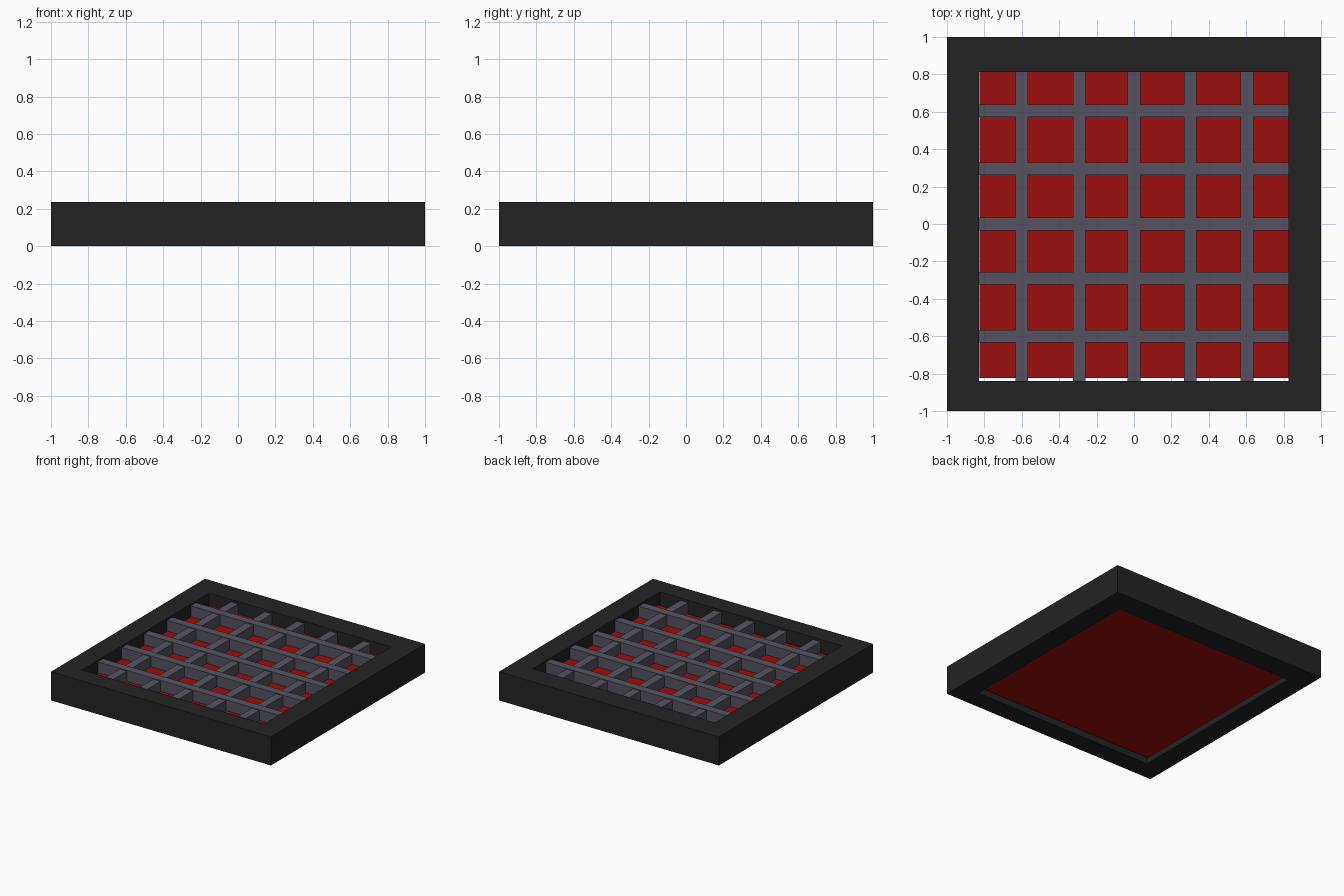
import bpy
import bmesh

if "Cube" in bpy.data.objects:
    bpy.data.objects.remove(bpy.data.objects["Cube"])


def material(name, rgb):
    m = bpy.data.materials.new(name)
    m.diffuse_color = (*rgb, 1.0)
    m.use_nodes = True
    m.node_tree.nodes["Principled BSDF"].inputs["Base Color"].default_value = m.diffuse_color
    return m


FRAME = material("charcoal", (0.017, 0.017, 0.017))
RED = material("deep red", (0.34, 0.004, 0.004))
GREY = material("slate grey", (0.092, 0.086, 0.117))


def finish(name, bm, mat):
    bmesh.ops.recalc_face_normals(bm, faces=bm.faces)
    mesh = bpy.data.meshes.new(name)
    bm.to_mesh(mesh)
    bm.free()
    mesh.materials.append(mat)
    obj = bpy.data.objects.new(name, mesh)
    bpy.context.collection.objects.link(obj)
    return obj


def box(name, lo, hi, mat):
    bm = bmesh.new()
    bmesh.ops.create_cube(bm, size=1)
    for v in bm.verts:
        v.co = [(l + h) / 2 + c * (h - l) for l, h, c in zip(lo, hi, v.co)]
    return finish(name, bm, mat)


X0, X1, Y0, Y1 = -0.83, 0.826, -0.84, 0.812   # frame opening
HEIGHT = 0.235


# Square frame with a through opening
def rect(bm, x0, x1, y0, y1, z):
    return [bm.verts.new((x, y, z)) for x, y in ((x0, y0), (x1, y0), (x1, y1), (x0, y1))]


bm = bmesh.new()
rings = [rect(bm, -1, 1, -1, 1, 0), rect(bm, -1, 1, -1, 1, HEIGHT),
         rect(bm, X0, X1, Y0, Y1, HEIGHT), rect(bm, X0, X1, Y0, Y1, 0)]
for k in range(4):
    a, b = rings[k], rings[(k + 1) % 4]
    for i in range(4):
        j = (i + 1) % 4
        bm.faces.new((a[i], a[j], b[j], b[i]))
finish("frame", bm, FRAME)

# Red panel, recessed from below, leaving a small gap at the front
box("red_panel", (-0.825, -0.823, 0.042), (X1, Y1, 0.133), RED)

# Crossed grille bars
W = 0.034
for i, c in enumerate((-0.6, -0.293, 0.0, 0.3, 0.604)):
    box(f"long_bar_{i + 1}", (c - W, Y0, 0.125), (c + W, Y1, 0.216), GREY)
for i, c in enumerate((-0.6, -0.29, 0.0, 0.295, 0.606)):
    box(f"cross_bar_{i + 1}", (X0, c - W, 0.125), (X1, c + W, 0.222), GREY)
